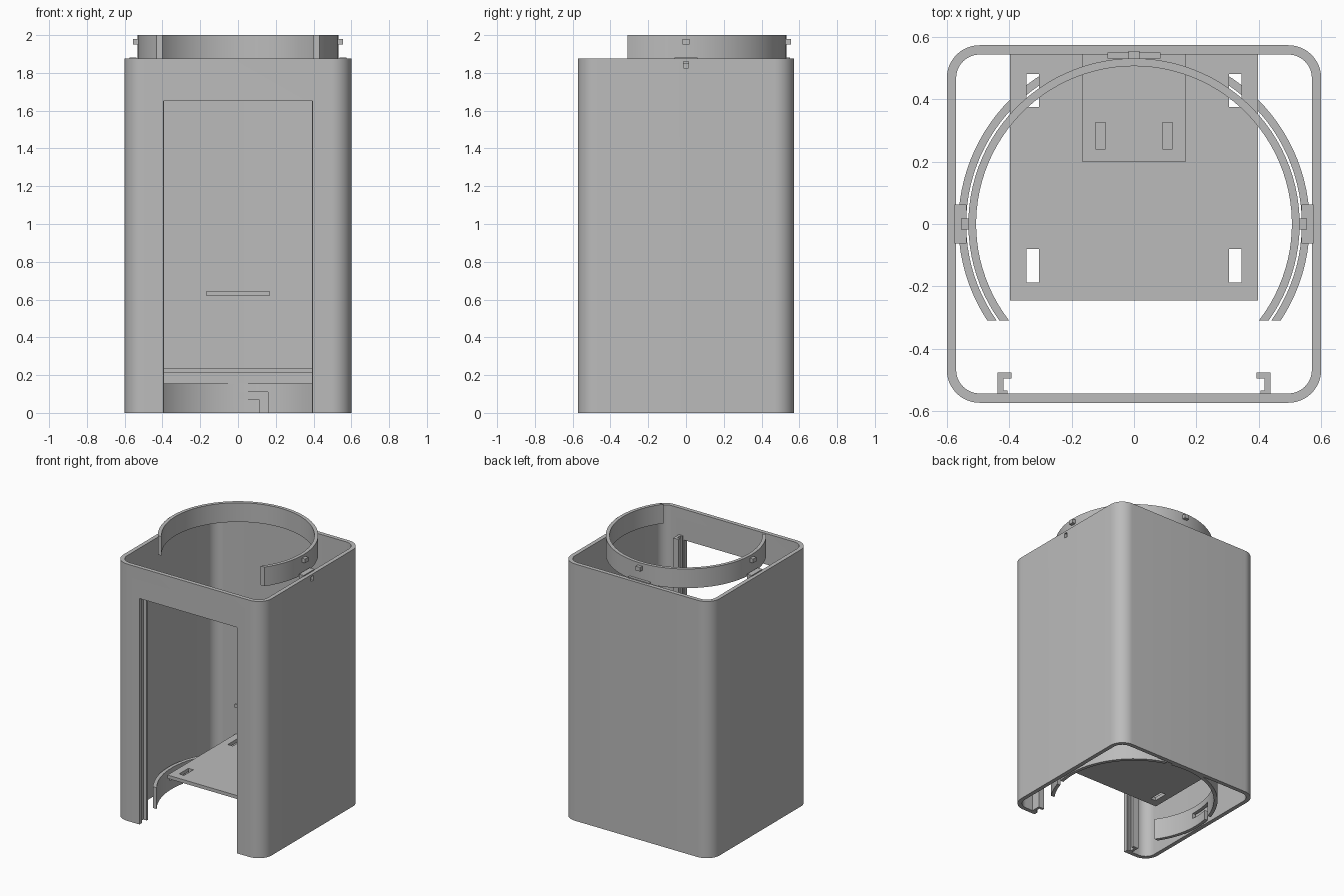
import bpy, bmesh
from math import pi, sin, cos, asin
from mathutils import Matrix

cube = bpy.data.objects.get("Cube")
if cube:
    bpy.data.objects.remove(cube, do_unlink=True)

grey = bpy.data.materials.new("plain_grey")
grey.use_nodes = True
COLOUR = (0.5, 0.5, 0.5, 1)
grey.diffuse_color = COLOUR
grey.node_tree.nodes["Principled BSDF"].inputs["Base Color"].default_value = COLOUR


def finish(name, bm):
    bmesh.ops.recalc_face_normals(bm, faces=bm.faces)
    mesh = bpy.data.meshes.new(name)
    bm.to_mesh(mesh)
    bm.free()
    mesh.materials.append(grey)
    ob = bpy.data.objects.new(name, mesh)
    bpy.context.collection.objects.link(ob)
    return ob


def box(name, xs, ys, zs, turn=0):
    """Box from its x, y and z ranges, optionally turned about z."""
    bm = bmesh.new()
    bmesh.ops.create_cube(bm, size=1)
    for v in bm.verts:
        v.co = [r[0] if c < 0 else r[1] for c, r in zip(v.co, (xs, ys, zs))]
    bm.transform(Matrix.Rotation(turn, 4, 'Z'))
    return finish(name, bm)


def strip(name, outer, inner, z0, z1, closed):
    """Upright wall between two matching outlines."""
    bm = bmesh.new()
    rows = [[bm.verts.new((x, y, z)) for x, y in line]
            for line, z in ((outer, z0), (outer, z1), (inner, z1), (inner, z0))]
    n = len(outer)
    for i in range(n if closed else n - 1):
        j = (i + 1) % n
        for a, b in zip(rows, rows[1:] + rows[:1]):
            bm.faces.new((a[i], a[j], b[j], b[i]))
    if not closed:
        for i in (0, n - 1):
            bm.faces.new([r[i] for r in rows])
    return finish(name, bm)


def cut(ob, cutters):
    bpy.context.view_layer.objects.active = ob
    for c in cutters:
        c.hide_render = True
        mod = ob.modifiers.new("cut", 'BOOLEAN')
        mod.operation = 'DIFFERENCE'
        mod.solver = 'EXACT'
        mod.object = c
        bpy.ops.object.modifier_apply(modifier=mod.name)
        bpy.data.objects.remove(c, do_unlink=True)


def smooth(ob):
    bpy.ops.object.select_all(action='DESELECT')
    ob.select_set(True)
    bpy.context.view_layer.objects.active = ob
    bpy.ops.object.shade_smooth_by_angle(angle=pi / 6)


def rounded(hx, hy, r, steps=12):
    pts = []
    for k, (sx, sy) in enumerate(((1, 1), (-1, 1), (-1, -1), (1, -1))):
        for i in range(steps + 1):
            a = (k + i / steps) * pi / 2
            pts.append((sx * (hx - r) + r * cos(a), sy * (hy - r) + r * sin(a)))
    return pts


def arc(r, y_end=-0.31, steps=72):
    a0 = asin(y_end / r)
    angles = [a0 + (pi - 2 * a0) * i / steps for i in range(steps + 1)]
    return [(r * cos(a), r * sin(a)) for a in angles]


# Housing with a front doorway and a small slot in one side
shell = strip("housing", rounded(0.6, 0.573, 0.105), rounded(0.57, 0.543, 0.075), 0, 1.875, True)
cut(shell, [box("doorway_cutter", (-0.395, 0.395), (-0.7, -0.5), (-0.1, 1.65)),
            box("slot_cutter", (0.54, 0.7), (-0.012, 0.012), (1.825, 1.86))])
smooth(shell)

# Upper collar with locking pegs and the ledges that carry it
smooth(strip("upper_collar", arc(0.531), arc(0.506), 1.86, 2, False))
for side, turn in (("back", 0), ("right", pi / 2), ("left", -pi / 2)):
    box(side + "_peg", (-0.018, 0.018), (0.525, 0.555), (1.95, 1.98), turn)
    half, reach = (0.085, 0.55) if side == "back" else (0.062, 0.575)
    box(side + "_ledge", (-half, half), (0.53 if side == "back" else 0.537, reach),
        (1.85, 1.882), turn)

# Lower collar with three L-shaped locking slots
lower = strip("lower_collar", arc(0.563), arc(0.538), 0, 0.155, False)
for turn in (0, pi / 2, -pi / 2):
    cut(lower, [box("level_cutter", (-0.025, 0.16), (0.45, 0.65), (0.07, 0.11), turn),
                box("entry_cutter", (0.115, 0.16), (0.45, 0.65), (-0.1, 0.09), turn)])
smooth(lower)

# Floor plate with four slots
floor = box("floor_plate", (-0.398, 0.398), (-0.245, 0.55), (0.21, 0.235))
cut(floor, [box("floor_cutter", (x - 0.02, x + 0.02), ys, (0.1, 0.3))
            for x in (-0.325, 0.325) for ys in ((-0.187, -0.08), (0.375, 0.48))])

# Small shelf on the back wall
shelf = box("shelf", (-0.167, 0.167), (0.2, 0.55), (0.62, 0.645))
cut(shelf, [box("shelf_cutter", (x - 0.016, x + 0.016), (0.24, 0.325), (0.5, 0.7))
            for x in (-0.108, 0.108)])

# Door rails: C-shaped channels either side of the doorway
for name, s in (("left", 1), ("right", -1)):
    for part, xs, ys in (("back_lip", (0.392, 0.437), (-0.495, -0.476)),
                         ("web", (0.418, 0.437), (-0.545, -0.476)),
                         ("front_lip", (0.405, 0.437), (-0.545, -0.533))):
        box(name + "_rail_" + part, sorted(s * x for x in xs), ys, (0, 1.68))
